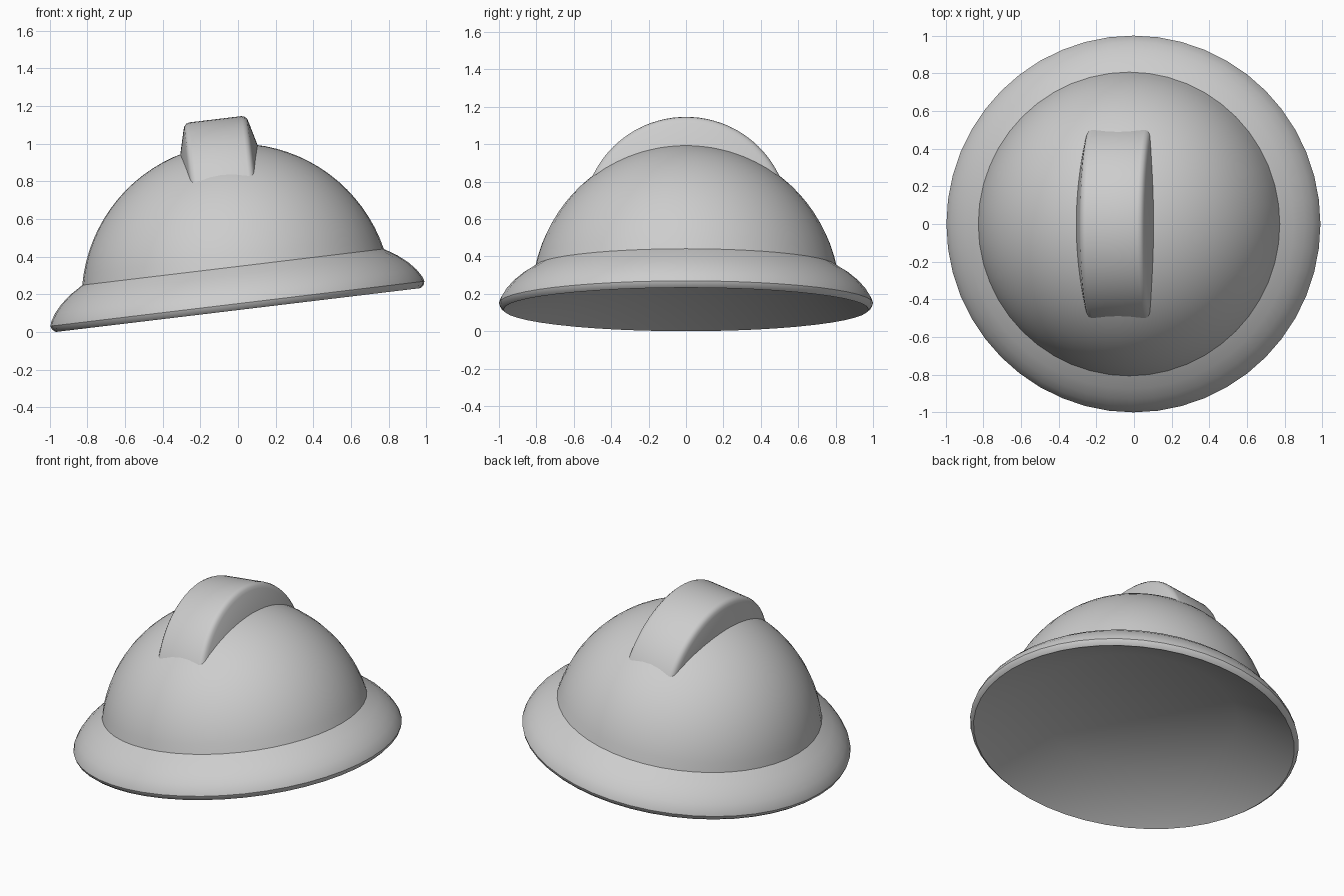
import bpy, bmesh
from math import sin, cos, pi, radians, sqrt, asin
from mathutils import Matrix

cube = bpy.data.objects.get("Cube")
if cube:
    bpy.data.objects.remove(cube, do_unlink=True)

# Plain grey material
GREY = (0.61, 0.61, 0.61, 1)
grey = bpy.data.materials.new("plain grey")
grey.use_nodes = True
grey.diffuse_color = GREY
grey.node_tree.nodes["Principled BSDF"].inputs["Base Color"].default_value = GREY

# The whole hat leans to its right
LEAN = Matrix.Translation((-0.003, 0, 0.15)) @ Matrix.Rotation(radians(-6.85), 4, 'Y')


def lathe(name, profile, steps, start=0.0, sweep=2 * pi, turn=Matrix()):
    """Spin an (radius, height) profile around z, then turn and lean it."""
    bm = bmesh.new()
    verts = [bm.verts.new((r * cos(start), r * sin(start), h)) for r, h in profile]
    edges = [bm.edges.new(pair) for pair in zip(verts, verts[1:])]
    bmesh.ops.spin(bm, geom=verts + edges, cent=(0, 0, 0), axis=(0, 0, 1),
                   angle=sweep, steps=steps)
    bmesh.ops.remove_doubles(bm, verts=bm.verts, dist=0.0005)
    bmesh.ops.holes_fill(bm, edges=[e for e in bm.edges if e.is_boundary], sides=0)
    bmesh.ops.recalc_face_normals(bm, faces=bm.faces)
    bm.transform(LEAN @ turn)
    mesh = bpy.data.meshes.new(name)
    bm.to_mesh(mesh)
    bm.free()
    mesh.materials.append(grey)
    obj = bpy.data.objects.new(name, mesh)
    bpy.context.collection.objects.link(obj)
    bpy.ops.object.select_all(action='DESELECT')
    obj.select_set(True)
    bpy.context.view_layer.objects.active = obj
    bpy.ops.object.shade_smooth_by_angle(angle=radians(30))
    return obj


# Shell: flat inner roof, sloping inside, rim, curved brim and round dome
R, CENTRE, SEAM = 0.824, 0.026, 0.196
seam_r = sqrt(R ** 2 - (SEAM - CENTRE) ** 2)
inside = [(0, 0.155), (0.613, 0.155), (0.976, -0.034), (0.994, -0.018), (1.0, 0.0)]
brim = [(0.992, 0.025), (0.967, 0.065), (0.93, 0.107), (0.875, 0.153)]
low = asin((SEAM - CENTRE) / R)
angles = [low + (pi / 2 - low) * i / 18 for i in range(19)]
dome = [(R * cos(a), CENTRE + R * sin(a)) for a in angles]
dome[0] = (seam_r, SEAM)
lathe("helmet_shell", inside + brim + dome, 48)

# Crest: tapered half disc standing across the dome from front to back
side = [(0, 0.234), (0.395, 0.205), (0.515, 0.174), (0.533, 0.168), (0.546, 0.156), (0.551, 0.14)]
crest = side + [(r, -w) for r, w in reversed(side)]
stand = Matrix.Translation((0, 0, 0.435)) @ Matrix.Rotation(pi / 2, 4, 'Y')
lathe("crest", crest, 48, start=pi / 2, sweep=pi, turn=stand)
